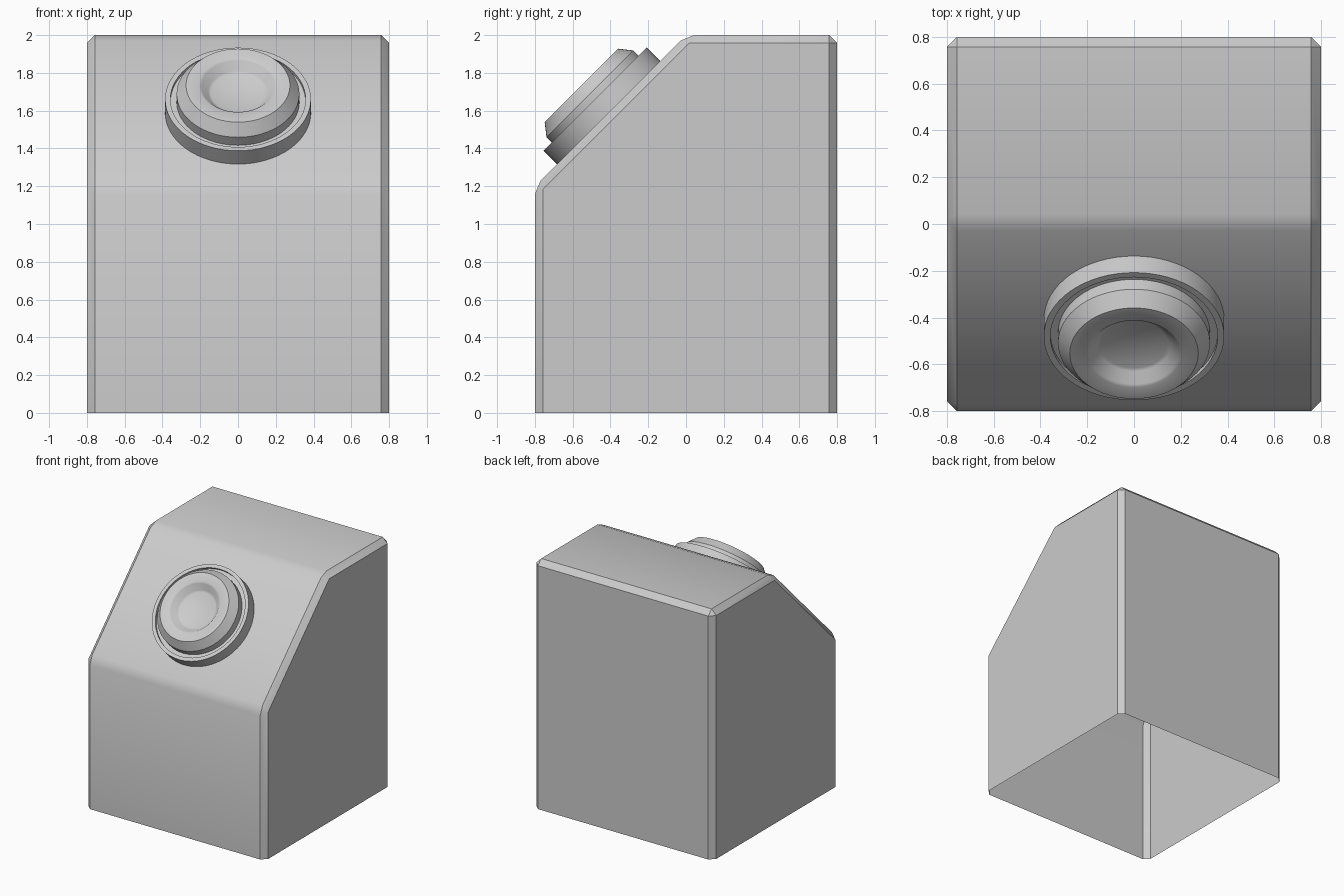
import bpy, bmesh, math
from mathutils import Matrix

if "Cube" in bpy.data.objects:
    bpy.data.objects.remove(bpy.data.objects["Cube"])


def add_object(name, bm):
    bmesh.ops.recalc_face_normals(bm, faces=bm.faces)
    mesh = bpy.data.meshes.new(name)
    bm.to_mesh(mesh)
    bm.free()
    obj = bpy.data.objects.new(name, mesh)
    bpy.context.collection.objects.link(obj)
    return obj


def smooth(obj):
    bpy.ops.object.select_all(action='DESELECT')
    obj.select_set(True)
    bpy.context.view_layer.objects.active = obj
    bpy.ops.object.shade_smooth_by_angle(angle=math.radians(30))


def lathe(name, profile, place, segments=64):
    bm = bmesh.new()
    verts = [bm.verts.new((r, 0, h)) for r, h in profile]
    edges = [bm.edges.new(pair) for pair in zip(verts, verts[1:])]
    bmesh.ops.spin(bm, geom=verts + edges, cent=(0, 0, 0), axis=(0, 0, 1),
                   angle=math.tau, steps=segments)
    bmesh.ops.remove_doubles(bm, verts=bm.verts, dist=0.0001)
    obj = add_object(name, bm)
    obj.matrix_world = place
    smooth(obj)
    return obj


# Pedestal: side profile extruded across, open underneath, chamfered edges
profile = [(-0.8, 0), (-0.8, 1.2), (0, 2), (0.8, 2), (0.8, 0)]
bm = bmesh.new()
left = [bm.verts.new((-0.8, y, z)) for y, z in profile]
right = [bm.verts.new((0.8, y, z)) for y, z in profile]
bm.faces.new(left)
bm.faces.new(right)
for i in range(len(profile) - 1):
    bm.faces.new((left[i], left[i + 1], right[i + 1], right[i]))
bmesh.ops.recalc_face_normals(bm, faces=bm.faces)
corners = [e for e in bm.edges if not e.is_boundary]
bmesh.ops.bevel(bm, geom=corners, offset=0.042, offset_type='OFFSET',
                segments=1, profile=0.5, affect='EDGES')
smooth(add_object("pedestal", bm))

# Button parts sit on the sloped face, tilted 45 degrees forward
place = Matrix.Translation((0, -0.41, 1.59)) @ Matrix.Rotation(math.radians(45), 4, 'X')

# Collar with a shallow recess
lathe("button_collar",
      [(0.386, 0), (0.386, 0.1), (0.358, 0.1), (0.358, 0.08), (0.3, 0.08)], place)

# Push button with chamfered rim and dished top
lathe("push_button",
      [(0.325, 0.06), (0.325, 0.14), (0.275, 0.203), (0.205, 0.203),
       (0.193, 0.197), (0.157, 0.154), (0.143, 0.147), (0, 0.147)], place)
